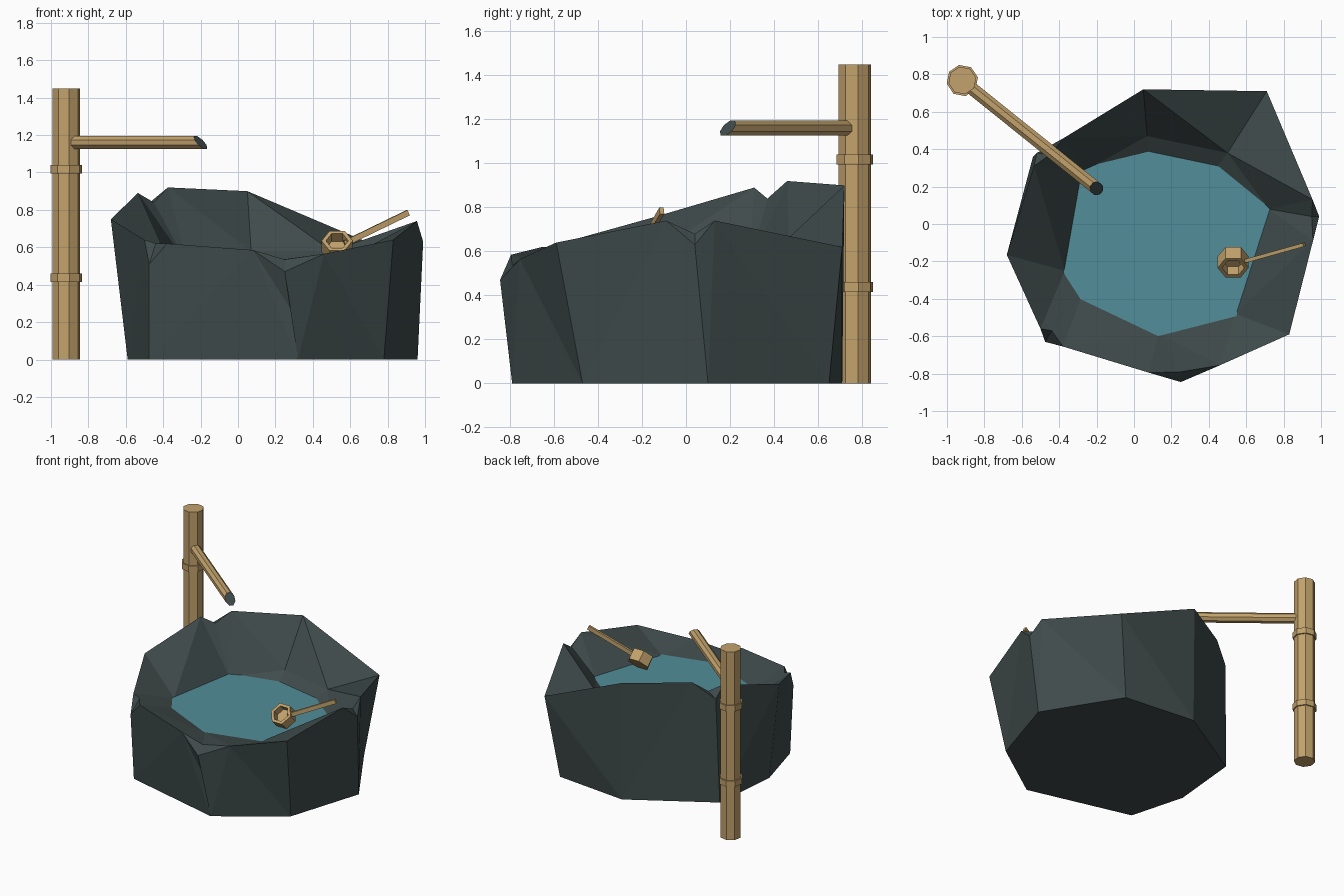
import bpy
import bmesh
import math
from mathutils import Vector, Matrix

cube = bpy.data.objects.get("Cube")
if cube:
    bpy.data.objects.remove(cube, do_unlink=True)


def make_material(name, colour):
    mat = bpy.data.materials.new(name)
    mat.use_nodes = True
    rgba = (*colour, 1.0)
    mat.diffuse_color = rgba
    mat.node_tree.nodes["Principled BSDF"].inputs["Base Color"].default_value = rgba
    return mat


slate = make_material("dark slate", (0.05, 0.07, 0.07))
water_blue = make_material("water blue", (0.085, 0.27, 0.32))
bamboo = make_material("bamboo tan", (0.54, 0.36, 0.15))


def finish(name, bm, *materials):
    """Turn a bmesh into a flat shaded object."""
    bmesh.ops.recalc_face_normals(bm, faces=bm.faces[:])
    mesh = bpy.data.meshes.new(name)
    bm.to_mesh(mesh)
    bm.free()
    for mat in materials:
        mesh.materials.append(mat)
    obj = bpy.data.objects.new(name, mesh)
    bpy.context.collection.objects.link(obj)
    return obj


def frame(start, direction, up=(0, 0, 1)):
    """Matrix whose local z runs along direction and local y leans to up."""
    z = Vector(direction).normalized()
    x = Vector(up).cross(z).normalized()
    y = z.cross(x)
    rotation = Matrix((x, y, z)).transposed().to_4x4()
    return Matrix.Translation(start) @ rotation


def loft(bm, profile, sides, turn=0.0):
    """Rings of (radius, height) joined into a closed prism."""
    rings = []
    for radius, height in profile:
        angles = [turn + math.tau * i / sides for i in range(sides)]
        rings.append([bm.verts.new((radius * math.cos(a), radius * math.sin(a), height))
                      for a in angles])
    for low, high in zip(rings, rings[1:]):
        for i in range(sides):
            j = (i + 1) % sides
            bm.faces.new((low[i], low[j], high[j], high[i]))
    first_cap = bm.faces.new(rings[0])
    last_cap = bm.faces.new(rings[-1])
    return rings, first_cap, last_cap


# Rock basin: one entry per corner, counter-clockwise from the back left.
# A chipped corner also has rim points before and after it and an inner ridge.
corners = [
    dict(foot=(.62, .65, 0), rim=(.71, .71, .62), bowl=(.50, .38, .58)),
    dict(foot=(.05, .71, 0), rim=(.05, .72, .90), bowl=(.07, .47, .58)),
    dict(foot=(-.54, .36, 0), rim=(-.52, .38, .80), bowl=(-.27, .28, .51),
         before=(-.375, .46, .92), after=(-.535, .31, .89), ridge=(-.45, .37, .84)),
    dict(foot=(-.59, -.17, 0), rim=(-.68, -.165, .75), bowl=(-.37, -.25, .52)),
    dict(foot=(-.475, -.59, 0), rim=(-.475, -.63, .51), bowl=(-.28, -.39, .52),
         before=(-.50, -.56, .64), after=(-.38, -.655, .62), ridge=(-.44, -.57, .62)),
    dict(foot=(.32, -.79, 0), rim=(.25, -.845, .47), bowl=(.13, -.585, .52),
         before=(.08, -.795, .585), after=(.46, -.755, .565), ridge=(.25, -.79, .535),
         bulge=(.30, -.795, .24)),
    dict(foot=(.78, -.47, 0), rim=(.83, -.59, .64), bowl=(.54, -.48, .52)),
    dict(foot=(.96, .10, 0), rim=(.99, .04, .63), bowl=(.72, .08, .52),
         before=(.957, -.09, .74), after=(.955, .13, .74), ridge=(.95, .04, .68)),
]


def build_basin():
    bm = bmesh.new()
    points = []
    for corner in corners:
        made = {key: bm.verts.new(co) for key, co in corner.items()}
        for key in ("before", "after", "ridge"):
            made.setdefault(key, made["rim"])
        made.setdefault("bulge", made["foot"])
        points.append(made)

    def polygon(*verts):
        unique = list(dict.fromkeys(verts))
        if len(unique) > 2:
            bm.faces.new(unique)

    floor = bm.verts.new((.15, -.10, .20))
    for a, b in zip(points, points[1:] + points[:1]):
        polygon(a["foot"], b["foot"], b["bulge"], b["rim"],
                b["before"], a["after"], a["rim"], a["bulge"])
        polygon(a["after"], b["before"], b["ridge"], b["bowl"], a["bowl"], a["ridge"])
        polygon(a["bowl"], b["bowl"], floor)
        # Chipped notch facets
        if a["ridge"] is not a["rim"]:
            polygon(a["before"], a["rim"], a["ridge"])
            polygon(a["rim"], a["after"], a["ridge"])
    polygon(*[p["foot"] for p in points])
    bmesh.ops.triangulate(bm, faces=[f for f in bm.faces if len(f.verts) > 3])
    finish("rock_basin", bm, slate)


build_basin()

# Water surface, reaching slightly into the basin wall
bm = bmesh.new()
middle = Vector((.15, -.10, 0))
outline = []
for corner in corners:
    spot = Vector(corner["bowl"])
    spot = middle + (spot - middle) * 1.03
    spot.z = .525
    outline.append(bm.verts.new(spot))
bm.faces.new(outline)
finish("water_surface", bm, water_blue)

# Upright bamboo pole with two raised joints
pole_spot = Vector((-.918, .767, 0))
bm = bmesh.new()
loft(bm, [(.075, 0), (.075, 1.45)], 8, turn=.2)
bmesh.ops.translate(bm, verts=bm.verts, vec=pole_spot)
finish("upright_pole", bm, bamboo)
for label, height in (("lower", .415), ("upper", .995)):
    bm = bmesh.new()
    loft(bm, [(.085, 0), (.085, .045)], 8, turn=.2)
    bmesh.ops.translate(bm, verts=bm.verts, vec=pole_spot + Vector((0, 0, height)))
    finish(label + "_pole_joint", bm, bamboo)

# Spout with an oblique dark open end
spout_start = Vector((-.88, .735, 1.16))
spout_end = Vector((-.20, .19, 1.16))
span = spout_end - spout_start
bm = bmesh.new()
rings, _, mouth = loft(bm, [(.037, 0), (.037, span.length)], 8, turn=math.pi / 8)
for v in rings[-1]:
    v.co.z -= v.co.y
mouth.material_index = 1
bmesh.ops.transform(bm, matrix=frame(spout_start, span), verts=bm.verts)
finish("water_spout", bm, bamboo, slate)

# Ladle cup: a hollow six sided cup tilted towards the front
bm = bmesh.new()
loft(bm, [(.083, -.085), (.083, 0), (.06, 0), (.06, -.06)], 6)
bmesh.ops.transform(bm, matrix=frame((.53, -.235, .635), (0, -.72, .69)), verts=bm.verts)
finish("ladle_cup", bm, bamboo)

# Ladle handle: a thin flat stick
grip_start = Vector((.57, -.205, .62))
grip_end = Vector((.91, -.11, .785))
reach = grip_end - grip_start
bm = bmesh.new()
loft(bm, [(.022, 0), (.022, reach.length)], 4, turn=math.pi / 4)
bmesh.ops.scale(bm, verts=bm.verts, vec=(.65, 1, 1))
bmesh.ops.transform(bm, matrix=frame(grip_start, reach), verts=bm.verts)
finish("ladle_handle", bm, bamboo)
